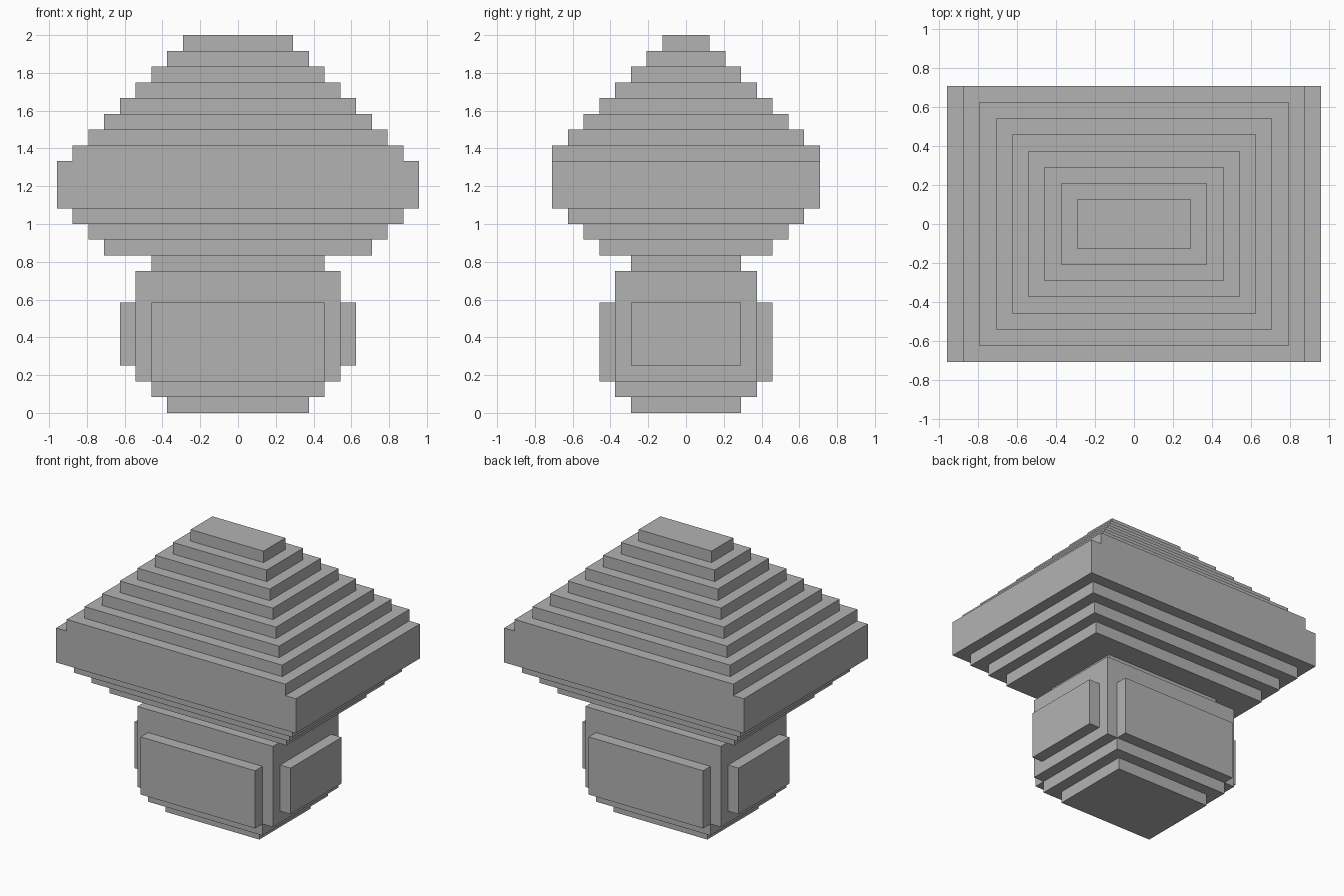
import bpy
import bmesh

cube = bpy.data.objects.get("Cube")
if cube:
    bpy.data.objects.remove(cube, do_unlink=True)

U = 1 / 12  # one step of the stacked blocks

grey = bpy.data.materials.new("plain grey")
grey.use_nodes = True
grey.diffuse_color = (0.45, 0.45, 0.45, 1)
bsdf = grey.node_tree.nodes["Principled BSDF"]
bsdf.inputs["Base Color"].default_value = grey.diffuse_color
bsdf.inputs["Roughness"].default_value = 0.8


def stepped_block(name, tiers, z, centre=(0, 0)):
    """Closed stepped shell from tiers of (half width, half depth, height), in steps."""
    bm = bmesh.new()
    rings = []
    for hx, hy, height in tiers:
        for level in (z, z + height):
            rings.append([bm.verts.new(((centre[0] + sx * hx) * U,
                                        (centre[1] + sy * hy) * U, level * U))
                          for sx, sy in ((-1, -1), (1, -1), (1, 1), (-1, 1))])
        z += height
    for low, high in zip(rings, rings[1:]):
        for i in range(4):
            j = (i + 1) % 4
            bm.faces.new((low[i], low[j], high[j], high[i]))
    bm.faces.new(rings[0][::-1])
    bm.faces.new(rings[-1])
    bmesh.ops.recalc_face_normals(bm, faces=bm.faces)
    mesh = bpy.data.meshes.new(name)
    bm.to_mesh(mesh)
    bm.free()
    mesh.materials.append(grey)
    obj = bpy.data.objects.new(name, mesh)
    bpy.context.collection.objects.link(obj)
    return obj


# Stem: stepped foot, main block and neck
stepped_block("stem", [(4.5, 3.5, 1), (5.5, 4.5, 1), (6.5, 4.5, 7), (5.5, 3.5, 1)], 0)

# Raised panels on the four sides of the stem
for side, label in ((-1, "front"), (1, "back")):
    stepped_block(label + "_panel", [(5.5, 0.5, 5)], 2, (0, side * 5))
for side, label in ((-1, "right"), (1, "left")):
    stepped_block(label + "_panel", [(0.5, 3.5, 4)], 3, (side * 7, 0))

# Canopy: flaring underside and broad rim
underside = [(8.5 + i, 5.5 + i, 1) for i in range(3)]
stepped_block("canopy_rim", underside + [(11.5, 8.5, 3)], 10)

# Roof: tiers shrinking evenly to a flat top
stepped_block("stepped_roof", [(10.5 - i, 8.5 - i, 1) for i in range(8)], 16)
